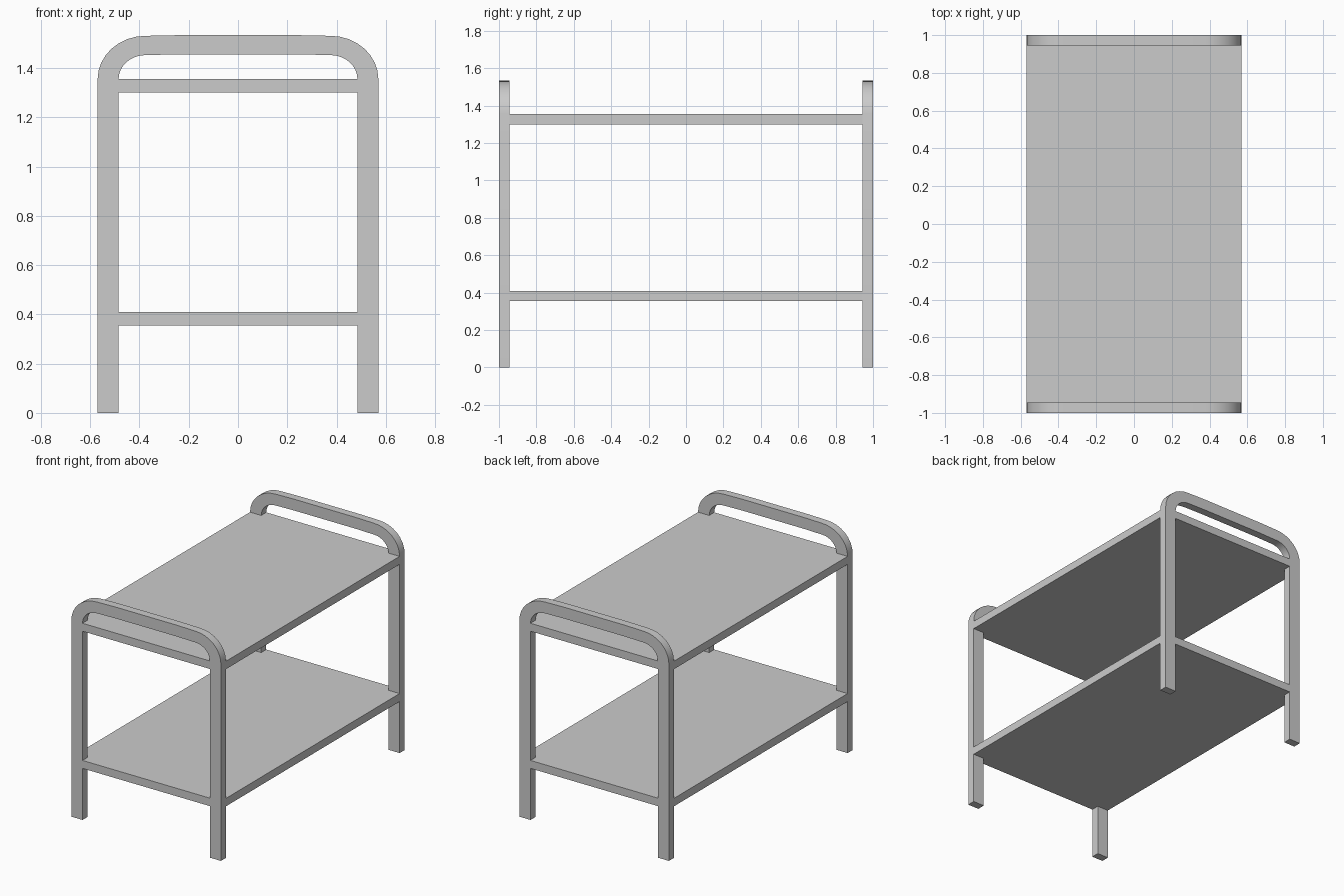
import bpy, bmesh
from math import sin, cos, pi

if "Cube" in bpy.data.objects:
    bpy.data.objects.remove(bpy.data.objects["Cube"])

def prism(name, pts, vec):
    """Extrude a closed polygon along vec."""
    bm = bmesh.new()
    face = bm.faces.new([bm.verts.new(p) for p in pts])
    geo = bmesh.ops.extrude_face_region(bm, geom=[face])["geom"]
    bmesh.ops.translate(bm, vec=vec, verts=[v for v in geo if isinstance(v, bmesh.types.BMVert)])
    bmesh.ops.recalc_face_normals(bm, faces=bm.faces)
    me = bpy.data.meshes.new(name)
    bm.to_mesh(me)
    bm.free()
    ob = bpy.data.objects.new(name, me)
    bpy.context.collection.objects.link(ob)
    return ob

W, LEG, D = 0.57, 0.085, 0.055      # half width, leg width, leg depth
CX, CZ, SEG = 0.375, 1.355, 8       # handle bend centre and sides

def arch(x, top):
    """Half-outline points mirrored into a full arch, right foot to left foot."""
    bend = [(CX + (x - CX) * cos(a), CZ + (top - CZ) * sin(a))
            for a in (i * pi / 2 / SEG for i in range(SEG + 1))]
    half = [(x, 0)] + bend + [(0.23, top + 0.003)]
    return half + [(-px, pz) for px, pz in reversed(half)]

# End frames: two legs and a bent handle in one piece
profile = arch(W, 1.531) + arch(W - LEG, 1.453)[::-1]
for name, y in (("front_frame", -1), ("back_frame", 1 - D)):
    frame = prism(name, [(x, y, z) for x, z in profile], (0, D, 0))
    bpy.context.view_layer.objects.active = frame
    frame.select_set(True)
    bpy.ops.object.shade_smooth_by_angle(angle=0.5)
    frame.select_set(False)

# Shelves: flush with the frames, notched around the legs
ix, iy = W - LEG, 1 - D
quarter = [(W, iy), (ix, iy), (ix, 1)]
outline = (quarter + [(-x, y) for x, y in quarter[::-1]]
           + [(-x, -y) for x, y in quarter] + [(x, -y) for x, y in quarter[::-1]])
for name, z in (("lower_shelf", 0.355), ("upper_shelf", 1.30)):
    prism(name, [(x, y, z) for x, y in outline], (0, 0, 0.055))
